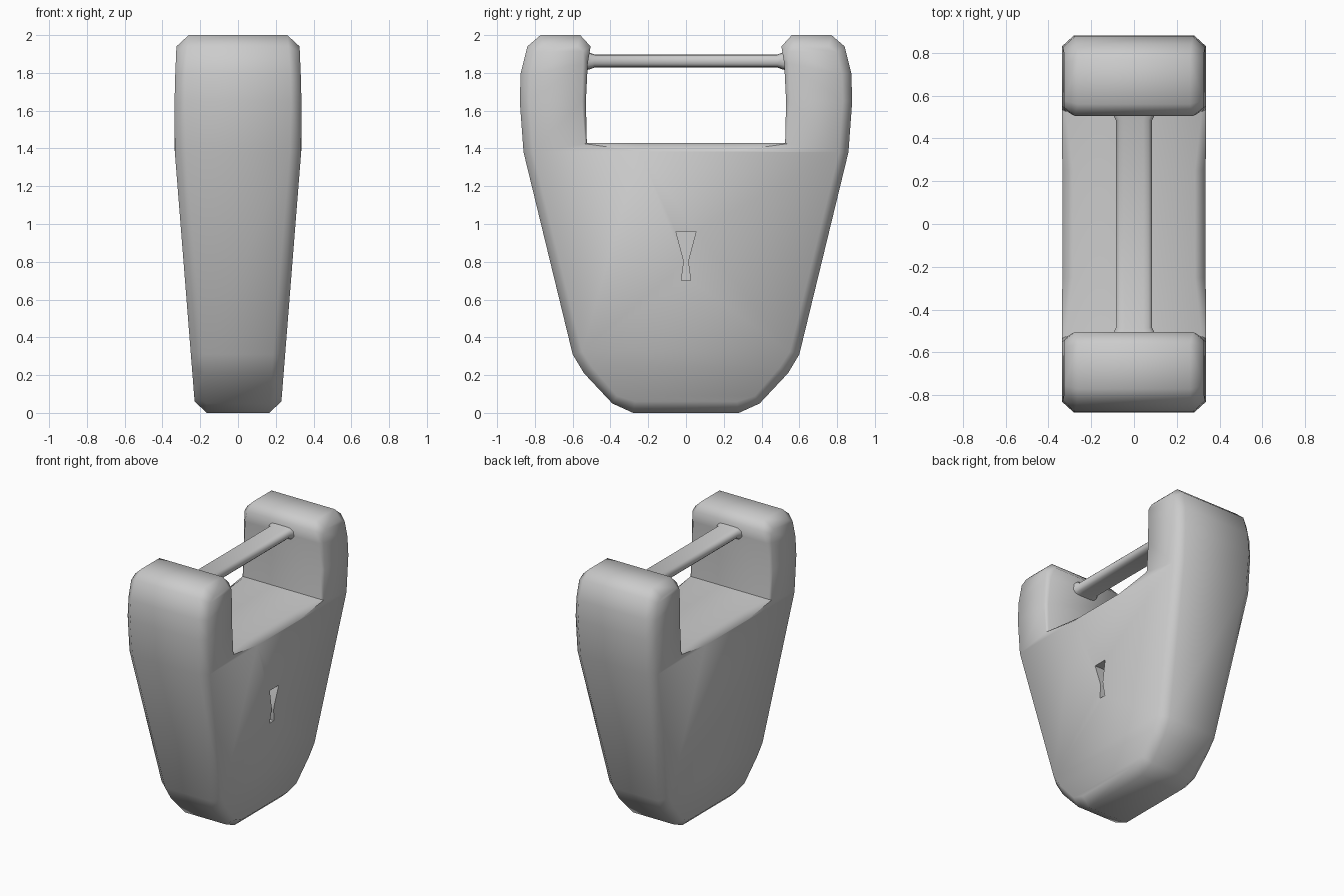
import bpy, bmesh

if "Cube" in bpy.data.objects:
    bpy.data.objects.remove(bpy.data.objects["Cube"])


def finish(bm, name, angle=0.87):
    bmesh.ops.recalc_face_normals(bm, faces=bm.faces)
    me = bpy.data.meshes.new(name)
    bm.to_mesh(me)
    bm.free()
    ob = bpy.data.objects.new(name, me)
    bpy.context.collection.objects.link(ob)
    return ob


def smooth(ob, angle):
    bpy.ops.object.select_all(action='DESELECT')
    ob.select_set(True)
    bpy.context.view_layer.objects.active = ob
    bpy.ops.object.shade_smooth_by_angle(angle=angle)


def half_width(z):
    pts = [(0, .225), (1.4, .336), (1.7, .336), (1.94, .326), (2, .324)]
    for (a, u), (b, v) in zip(pts, pts[1:]):
        if z <= b:
            return u + (v - u) * (z - a) / (b - a)
    return pts[-1][1]


# half outline: rim y, rim z, side-face y, side-face z, rim setback in x
P = [(.28, 0, .27, .06, .065), (.39, .05, .365, .09, .065),
     (.54, .21, .495, .24, .065), (.60, .31, .55, .325, .065),
     (.86, 1.38, .81, 1.38, .06), (.88, 1.65, .83, 1.65, .055),
     (.875, 1.8, .825, 1.79, .055), (.84, 1.94, .80, 1.91, .06),
     (.77, 2.0, .755, 1.94, .065), (.56, 2.0, .575, 1.94, .065),
     (.505, 1.94, .545, 1.915, .05), (.52, 1.85, .545, 1.85, .025),
     (.53, 1.65, .55, 1.65, .02), (.525, 1.43, .535, 1.425, .02),
     (.25, 1.43, .25, 1.385, .05)]
n = len(P)

# hollow-topped body
bm = bmesh.new()
rim, cap = {}, {}
for sx in (1, -1):
    for sy in (1, -1):
        for i, (y, z, yi, zi, c) in enumerate(P):
            w = half_width(zi)
            rim[sx, sy, i] = bm.verts.new((sx * (w - c), sy * y, z))
            cap[sx, sy, i] = bm.verts.new((sx * w, sy * yi, zi))
ring = [(1, i) for i in range(n)] + [(-1, i) for i in reversed(range(n))]
for a, b in zip(ring, ring[1:] + ring[:1]):
    bm.faces.new([rim[1, *a], rim[1, *b], rim[-1, *b], rim[-1, *a]])
    for sx in (1, -1):
        bm.faces.new([rim[sx, *a], rim[sx, *b], cap[sx, *b], cap[sx, *a]])
for sx in (1, -1):
    for sy in (1, -1):
        for f in ((4, 5, 12, 13), (5, 6, 11, 12), (6, 7, 10, 11), (7, 8, 9, 10), (4, 13, 14)):
            bm.faces.new([cap[sx, sy, i] for i in f])
    for a, b in ((0, 1), (1, 2), (2, 3)):
        bm.faces.new([cap[sx, 1, a], cap[sx, 1, b], cap[sx, -1, b], cap[sx, -1, a]])
    bm.faces.new([cap[sx, s, i] for s, i in ((1, 3), (1, 4), (1, 14), (-1, 14), (-1, 4), (-1, 3))])
body = finish(bm, "body")

# keyhole recess on the right side
key = [(.053, .96), (.013, .81), (.013, .79), (.025, .70)]
outline = key + [(-y, z) for y, z in reversed(key)]
bm = bmesh.new()
face = bm.faces.new([bm.verts.new((.22, y, z)) for y, z in outline])
ext = bmesh.ops.extrude_face_region(bm, geom=[face])
for v in ext["geom"]:
    if isinstance(v, bmesh.types.BMVert):
        v.co.x = .5
cutter = finish(bm, "keyhole_cutter")
cutter.hide_render = True
mod = body.modifiers.new("keyhole", 'BOOLEAN')
mod.operation = 'DIFFERENCE'
mod.solver = 'EXACT'
mod.object = cutter
bpy.context.view_layer.objects.active = body
bpy.ops.object.modifier_apply(modifier=mod.name)
bpy.data.objects.remove(cutter)
smooth(body, 0.95)

# flat rounded bar with flared ends
bm = bmesh.new()
section = [(1, .45), (.8, .9), (.5, 1), (-.5, 1), (-.8, .9), (-1, .45)]
section += [(-x, -z) for x, z in section]
rings = []
for y, a, b in ((-.55, .105, .05), (-.515, .10, .046), (-.485, .085, .035),
                (.485, .085, .035), (.515, .10, .046), (.55, .105, .05)):
    rings.append([bm.verts.new((a * x, y, 1.863 + b * z)) for x, z in section])
for r, s in zip(rings, rings[1:]):
    for i in range(len(r)):
        j = (i + 1) % len(r)
        bm.faces.new([r[i], r[j], s[j], s[i]])
bm.faces.new(rings[0])
bm.faces.new(rings[-1])
smooth(finish(bm, "carry_bar"), 0.8)
